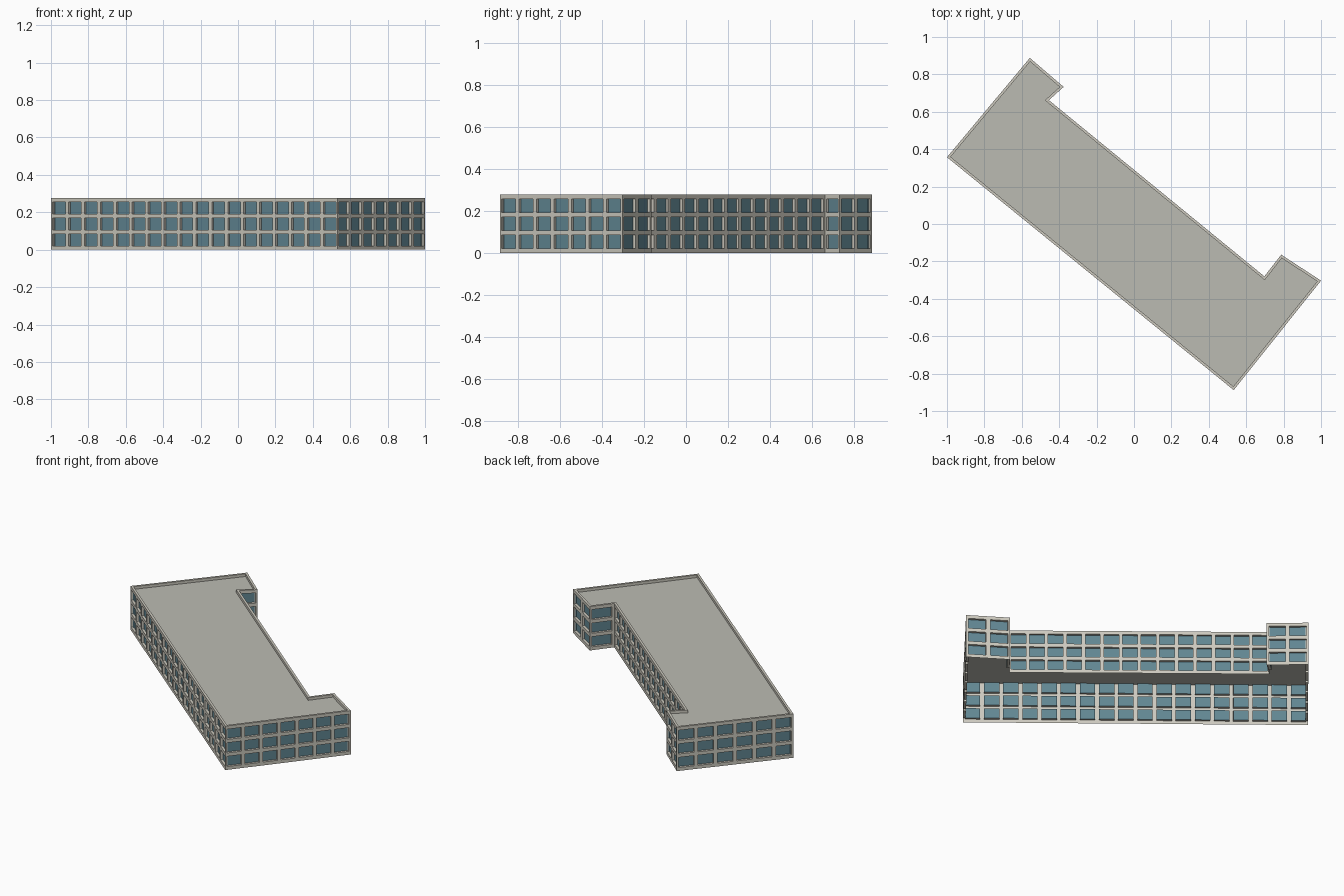
import bpy
import bmesh
from mathutils import Vector

if "Cube" in bpy.data.objects:
    bpy.data.objects.remove(bpy.data.objects["Cube"])

HEIGHT, ROOF_Z = 0.277, 0.26
STOREYS, STOREY_H = 3, 0.0855
SILL, WINDOW_H, SIDE, RECESS = 0.021, 0.064, 0.1, 0.015
RIM = 0.014
# Footprint, counter-clockwise, and the number of bays on each side
PLAN = [Vector(p) for p in ((-1, 0.357), (0.533, -0.888), (1, -0.303), (0.787, -0.164),
                            (0.697, -0.28), (-0.455, 0.662), (-0.376, 0.733), (-0.557, 0.888))]
BAYS = [18, 7, 2, 1, 14, 1, 2, 6]


def material(name, color):
    m = bpy.data.materials.new(name)
    m.use_nodes = True
    m.diffuse_color = (*color, 1)
    m.node_tree.nodes["Principled BSDF"].inputs["Base Color"].default_value = (*color, 1)
    return m


WALL = material("warm grey wall", (0.61, 0.59, 0.52))
GLASS = material("blue grey glass", (0.12, 0.24, 0.29))
ROOF = material("grey roof", (0.50, 0.50, 0.45))


def finish(bm, name, mats):
    bmesh.ops.remove_doubles(bm, verts=bm.verts, dist=0.0001)
    mesh = bpy.data.meshes.new(name)
    bm.to_mesh(mesh)
    bm.free()
    for m in mats:
        mesh.materials.append(m)
    obj = bpy.data.objects.new(name, mesh)
    bpy.context.collection.objects.link(obj)
    return obj


def face(bm, points, index=0):
    f = bm.faces.new([bm.verts.new(p) for p in points])
    f.material_index = index


def ring(bm, a, b):
    """Join two four-sided loops with quads."""
    for i in range(4):
        j = (i + 1) % 4
        face(bm, (a[i], a[j], b[j], b[i]))


def facade(name, start, end, bays):
    """One wall sheet with a grid of recessed windows."""
    bm = bmesh.new()
    along = end - start
    inward = Vector((-along.y, along.x)).normalized()

    def rect(u0, u1, z0, z1, depth=0):
        return [(*(start + along * u + inward * depth), z)
                for u, z in ((u0, z0), (u1, z0), (u1, z1), (u0, z1))]

    for i in range(bays):
        u0, u1 = i / bays, (i + 1) / bays
        w0, w1 = (i + SIDE) / bays, (i + 1 - SIDE) / bays
        for s in range(STOREYS):
            z = s * STOREY_H
            top = HEIGHT if s == STOREYS - 1 else z + STOREY_H
            opening = (w0, w1, z + SILL, z + SILL + WINDOW_H)
            ring(bm, rect(u0, u1, z, top), rect(*opening))
            ring(bm, rect(*opening), rect(*opening, RECESS))
            face(bm, rect(*opening, RECESS), 1)
    finish(bm, name, [WALL, GLASS])


def inset_plan(d):
    """Footprint moved inward by d with mitred corners."""
    out = []
    for i, p in enumerate(PLAN):
        a = (p - PLAN[i - 1]).normalized()
        b = (PLAN[(i + 1) % len(PLAN)] - p).normalized()
        na, nb = Vector((-a.y, a.x)), Vector((-b.y, b.x))
        out.append(p + (na + nb) * d / (1 + na.dot(nb)))
    return out


# Outer walls, open underneath
NAMES = ["front_wall", "right_gable", "right_wing_back", "right_wing_inner_side",
         "back_wall", "left_wing_inner_side", "left_wing_back", "left_gable"]
# Wing names follow the model's own sides: its left is +x
SWAP = {"right": "left", "left": "right"}
for i, bays in enumerate(BAYS):
    side, _, rest = NAMES[i].partition("_")
    facade(SWAP.get(side, side) + "_" + rest, PLAN[i], PLAN[(i + 1) % len(PLAN)], bays)

# Parapet top and inner side
inner = inset_plan(RIM)
bm = bmesh.new()
for i in range(len(PLAN)):
    j = (i + 1) % len(PLAN)
    face(bm, ((*PLAN[i], HEIGHT), (*PLAN[j], HEIGHT), (*inner[j], HEIGHT), (*inner[i], HEIGHT)))
    face(bm, ((*inner[i], HEIGHT), (*inner[j], HEIGHT), (*inner[j], ROOF_Z), (*inner[i], ROOF_Z)))
finish(bm, "parapet", [WALL])

# Flat roof deck, reaching the outer walls
bm = bmesh.new()
face(bm, [(*p, ROOF_Z) for p in PLAN])
finish(bm, "roof", [ROOF])
